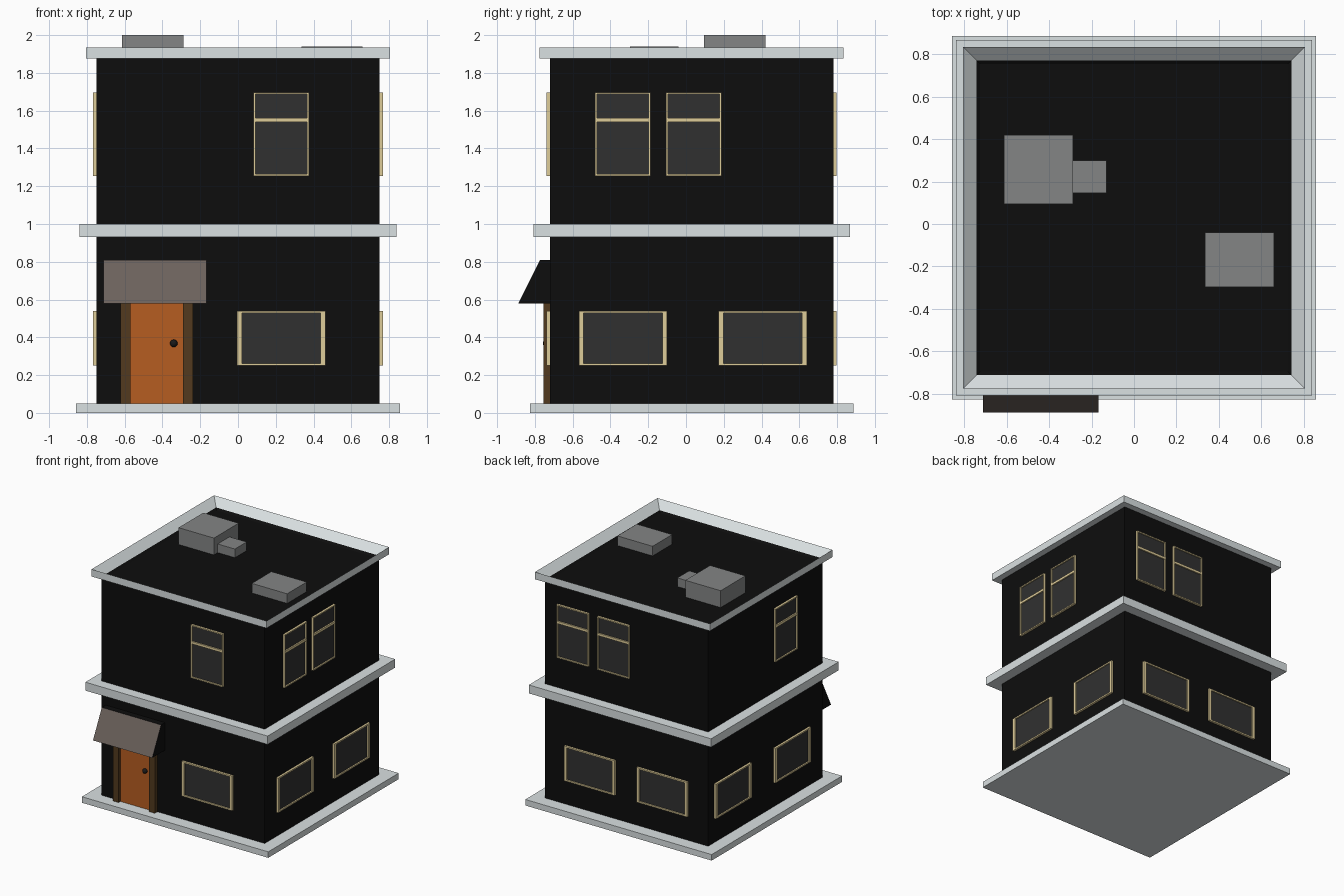
import bpy, bmesh
from math import radians
from mathutils import Matrix, Vector

if "Cube" in bpy.data.objects:
    bpy.data.objects.remove(bpy.data.objects["Cube"])

CY = 0.03   # centre of the building in y (the awning overhangs the front)
W = 0.75    # half width of the walls


def mat(name, r, g, b):
    m = bpy.data.materials.new(name)
    m.diffuse_color = (r, g, b, 1)
    m.use_nodes = True
    m.node_tree.nodes["Principled BSDF"].inputs["Base Color"].default_value = m.diffuse_color
    return m


BLACK = mat("black_wall", 0.004, 0.004, 0.004)
WHITE = mat("pale_trim", 0.70, 0.75, 0.76)
CREAM = mat("cream_frame", 0.74, 0.61, 0.32)
GLASS = mat("dark_glass", 0.03, 0.03, 0.03)
ORANGE = mat("orange_door", 0.47, 0.11, 0.015)
BROWN = mat("brown_post", 0.085, 0.042, 0.013)
TAUPE = mat("awning_cloth", 0.15, 0.12, 0.107)
GREY = mat("grey_unit", 0.23, 0.235, 0.235)
KNOB = mat("dark_knob", 0.01, 0.01, 0.01)


def add_box(bm, x0, x1, y0, y1, z0, z1):
    m = Matrix.Translation(((x0 + x1) / 2, (y0 + y1) / 2, (z0 + z1) / 2)) \
        @ Matrix.Diagonal((x1 - x0, y1 - y0, z1 - z0, 1))
    bmesh.ops.create_cube(bm, size=1, matrix=m)


def finish(name, bm, *mats):
    bmesh.ops.recalc_face_normals(bm, faces=bm.faces)
    me = bpy.data.meshes.new(name)
    bm.to_mesh(me)
    bm.free()
    for m in mats:
        me.materials.append(m)
    ob = bpy.data.objects.new(name, me)
    bpy.context.collection.objects.link(ob)
    return ob


def boxes(name, material, *dims):
    bm = bmesh.new()
    for d in dims:
        add_box(bm, *d)
    return finish(name, bm, material)


def slab(name, half, z0, z1, recess=None):
    """Square slab round the building; recess = (inset, depth) sinks its top."""
    bm = bmesh.new()
    add_box(bm, -half, half, CY - half, CY + half, z0, z1)
    if recess:
        bm.normal_update()
        top = [f for f in bm.faces if f.normal.z > 0.9]
        bmesh.ops.inset_region(bm, faces=top, thickness=recess[0])
        bmesh.ops.translate(bm, verts=top[0].verts, vec=(0, 0, -recess[1]))
    return bm


# Storeys and trim bands
finish("plinth", slab("plinth", 0.857, 0, 0.05), WHITE)
finish("lower_walls", slab("lower_walls", W, 0.05, 0.93), BLACK)
finish("middle_band", slab("middle_band", 0.838, 0.93, 1.0), WHITE)
finish("upper_walls", slab("upper_walls", W, 1.0, 1.875, (0.035, 0.015)), BLACK)

# Parapet: open square ring resting on the walls
bm = slab("parapet", 0.805, 1.875, 1.935, (0.09, 0.06))
bm.normal_update()
bottom = [f for f in bm.faces if abs(f.normal.z) > 0.9 and f.calc_center_median().z < 1.88]
inner = min(bottom, key=lambda f: f.calc_area())
bmesh.ops.delete(bm, geom=[inner], context='FACES_ONLY')
under = [f for f in bm.faces if f.calc_center_median().z < 1.88]
bmesh.ops.inset_region(bm, faces=under, thickness=0.09)
bmesh.ops.delete(bm, geom=under, context='FACES_ONLY')
bmesh.ops.remove_doubles(bm, verts=bm.verts, dist=0.0005)
finish("parapet", bm, WHITE)

# Windows: modelled on a front-facing plane, then turned to each side
TURN = {"front": 0, "right": 90, "back": 180, "left": -90}


def window(side, n, u0, z0, z1, width, stile, rail, bar=None):
    u1 = u0 + width
    d = -W - 0.018
    frame = [(u0, u0 + stile, d, -W, z0, z1), (u1 - stile, u1, d, -W, z0, z1),
             (u0 + stile, u1 - stile, d, -W, z0, z0 + rail),
             (u0 + stile, u1 - stile, d, -W, z1 - rail, z1)]
    if bar:
        frame.append((u0 + stile, u1 - stile, d, -W, bar - 0.01, bar + 0.01))
    pane = (u0 + stile, u1 - stile, -W - 0.007, -W, z0 + rail, z1 - rail)
    m = Matrix.Translation((0, CY, 0)) @ Matrix.Rotation(radians(TURN[side]), 4, 'Z')
    level = "upper" if bar else "lower"
    boxes(f"{side}_{level}_window_frame_{n}", CREAM, *frame).data.transform(m)
    boxes(f"{side}_{level}_window_glass_{n}", GLASS, pane).data.transform(m)


# Left edge of each window as seen facing that side, from the wall centre
LOWER = {"front": [-0.005], "right": [-0.597, 0.143], "back": [-0.565, 0.102],
         "left": [-0.67, 0.11]}
UPPER = {"front": [0.082], "right": [-0.511, -0.136], "back": [-0.634, -0.26],
         "left": [0.112]}
for side in TURN:
    for n, u in enumerate(LOWER[side], 1):
        window(side, n, u, 0.25, 0.54, 0.467, 0.025, 0.012)
    for n, u in enumerate(UPPER[side], 1):
        window(side, n, u, 1.255, 1.697, 0.293, 0.01, 0.01, 1.55)

# Door with posts and knob
F = CY - W
boxes("door", ORANGE, (-0.57, -0.29, F - 0.01, F, 0.05, 0.60))
boxes("door_posts", BROWN, (-0.623, -0.57, F - 0.034, F, 0.05, 0.60),
      (-0.29, -0.237, F - 0.034, F, 0.05, 0.60))
bm = bmesh.new()
bmesh.ops.create_uvsphere(bm, u_segments=16, v_segments=10, radius=0.02,
                          matrix=Matrix.Translation((-0.34, F - 0.018, 0.368)))
for f in bm.faces:
    f.smooth = True
finish("door_knob", bm, KNOB)

# Awning: side profile extruded along x, cloth colour on the slope only
profile = [(F, 0.58), (-0.888, 0.58), (-0.772, 0.81), (F, 0.81)]
bm = bmesh.new()
face = bm.faces.new([bm.verts.new((-0.712, y, z)) for y, z in profile])
ext = bmesh.ops.extrude_face_region(bm, geom=[face])
bmesh.ops.translate(bm, vec=Vector((0.545, 0, 0)),
                    verts=[g for g in ext["geom"] if isinstance(g, bmesh.types.BMVert)])
bmesh.ops.recalc_face_normals(bm, faces=bm.faces)
bm.normal_update()
for f in bm.faces:
    f.material_index = 1 if f.normal.y < -0.5 else 0
finish("awning", bm, BLACK, TAUPE)

# Roof units
R = 1.86
boxes("roof_unit_large", GREY, (-0.613, -0.288, 0.095, 0.42, R, 2.0))
boxes("roof_unit_small", GREY, (-0.288, -0.13, 0.145, 0.30, R, 1.932))
boxes("roof_hatch", GREY, (0.335, 0.66, -0.297, -0.04, R, 1.94))
